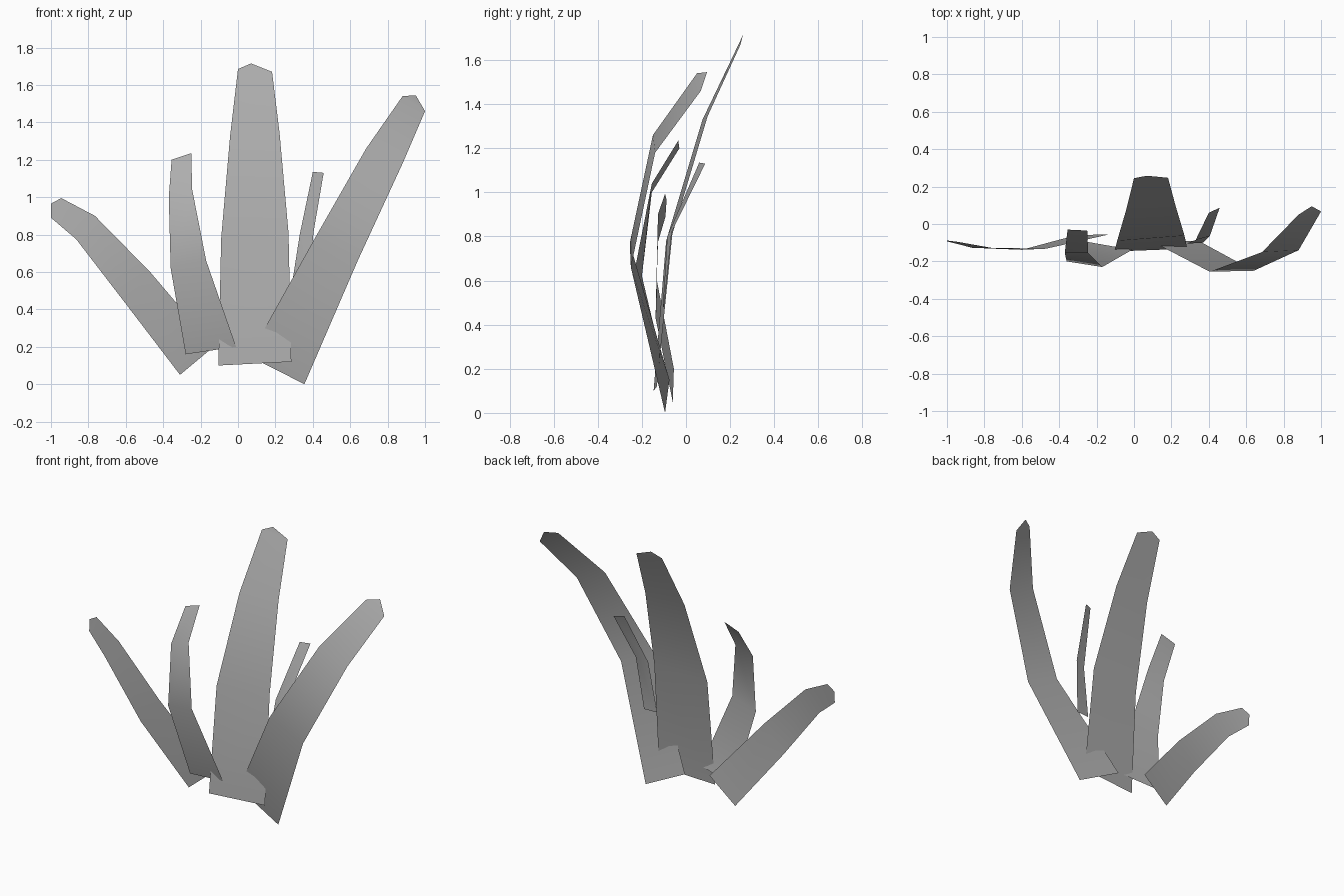
import bpy

# Mid grey shared by all blades
grey = bpy.data.materials.new("blade_grey")
grey.diffuse_color = (0.42, 0.42, 0.42, 1)


def blade(name, left, right, tip=None):
    """Thin leaf strip bridged between two edge paths, with an optional tip point."""
    n = len(left)
    verts = left + right
    faces = [(i, n + i, n + i + 1, i + 1) for i in range(n - 1)]
    if tip:
        verts = verts + [tip]
        faces.append((n - 1, 2 * n - 1, 2 * n))
    mesh = bpy.data.meshes.new(name)
    mesh.from_pydata(verts, [], faces)
    mesh.shade_smooth()
    mesh.materials.append(grey)
    obj = bpy.data.objects.new(name, mesh)
    bpy.context.collection.objects.link(obj)
    return obj


# Tall centre blade, leaning back
blade("centre_blade",
      [(-0.105, -0.147, 0.10), (-0.09, -0.09, 0.78), (-0.042, 0.075, 1.33), (0, 0.245, 1.685)],
      [(0.285, -0.132, 0.12), (0.27, -0.062, 0.81), (0.222, 0.098, 1.345), (0.182, 0.247, 1.67)],
      (0.07, 0.258, 1.715))

# Long right blade, bowing forward then back
blade("right_blade",
      [(0.06, -0.075, 0.15), (0.405, -0.255, 0.77), (0.685, -0.15, 1.26), (0.88, 0.05, 1.54)],
      [(0.355, -0.095, 0.0), (0.64, -0.25, 0.66), (0.88, -0.14, 1.18), (1.0, 0.067, 1.46)],
      (0.95, 0.095, 1.545))

# Low left blade, spreading sideways
blade("left_blade",
      [(-0.31, -0.06, 0.05), (-0.60, -0.138, 0.43), (-0.865, -0.127, 0.775), (-1.0, -0.093, 0.89)],
      [(-0.13, -0.055, 0.20), (-0.47, -0.132, 0.60), (-0.765, -0.127, 0.90), (-0.945, -0.095, 0.995)],
      (-1.0, -0.088, 0.965))

# Blunt inner left blade
blade("inner_left_blade",
      [(-0.28, -0.09, 0.16), (-0.36, -0.20, 0.62), (-0.37, -0.155, 1.00), (-0.355, -0.03, 1.20)],
      [(-0.01, -0.138, 0.20), (-0.17, -0.23, 0.66), (-0.245, -0.155, 1.04), (-0.25, -0.035, 1.235)])

# Small blade tucked behind the right one
blade("small_right_blade",
      [(0.28, -0.105, 0.48), (0.33, -0.085, 0.80), (0.40, 0.06, 1.135)],
      [(0.37, -0.10, 0.48), (0.405, -0.065, 0.82), (0.458, 0.087, 1.13)])
